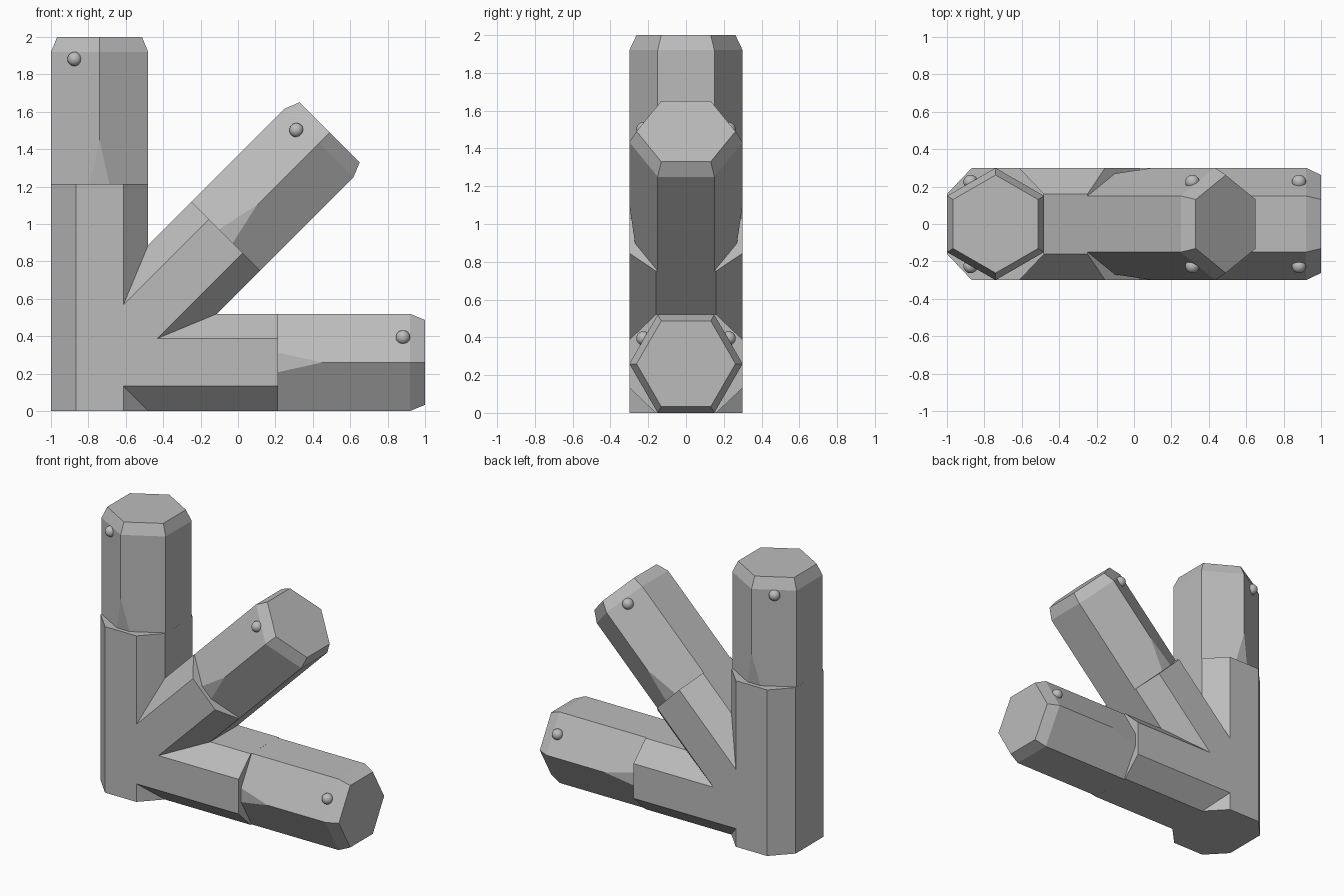
import bpy
import bmesh
from math import cos, sin, radians
from mathutils import Matrix, Vector

cube = bpy.data.objects.get("Cube")
if cube:
    bpy.data.objects.remove(cube)

# Single plain grey
grey = bpy.data.materials.new("plain_grey")
grey.use_nodes = True
COLOUR = (0.5, 0.5, 0.5, 1)
grey.diffuse_color = COLOUR
for node in grey.node_tree.nodes:
    if node.type == 'BSDF_PRINCIPLED':
        node.inputs["Base Color"].default_value = COLOUR

# Shared dimensions: the arms fan out from the hub point
HUB = Matrix.Translation((-0.74, 0, 0.26))
R, APOTHEM = 0.3, 0.26
SOCKET_END, ARM_END, CHAMFER = 0.955, 1.74, 0.08
ARMS = {"upright": 0, "angled": 45, "level": 90}

HEXAGON = [(R * cos(radians(30 + 60 * i)), R * sin(radians(30 + 60 * i)))
           for i in range(6)]
QUARTER = [(APOTHEM, 0.16), (0.127, R)]
OCTAGON = (QUARTER + [(-x, y) for x, y in reversed(QUARTER)]
           + [(-x, -y) for x, y in QUARTER]
           + [(x, -y) for x, y in reversed(QUARTER)])


def loft(profile, stations):
    """Closed prism through (height, scale) stations."""
    bm = bmesh.new()
    rings = [[bm.verts.new((x * s, y * s, z)) for x, y in profile]
             for z, s in stations]
    n = len(profile)
    for a, b in zip(rings, rings[1:]):
        for i in range(n):
            j = (i + 1) % n
            bm.faces.new((a[i], a[j], b[j], b[i]))
    bm.faces.new(rings[0])
    bm.faces.new(rings[-1])
    return bm


def finish(bm, name, matrix):
    bmesh.ops.recalc_face_normals(bm, faces=bm.faces)
    bm.transform(matrix)
    mesh = bpy.data.meshes.new(name)
    bm.to_mesh(mesh)
    bm.free()
    mesh.materials.append(grey)
    obj = bpy.data.objects.new(name, mesh)
    bpy.context.collection.objects.link(obj)
    return obj


sockets = []
for name, angle in ARMS.items():
    place = HUB @ Matrix.Rotation(radians(angle), 4, 'Y')

    # Octagonal socket; the upright one runs down to the ground
    start = -0.26 if name == "upright" else 0
    bm = loft(OCTAGON, [(start, 1), (SOCKET_END, 1)])
    sockets.append(finish(bm, name + "_socket", place))

    # Hexagonal arm with chamfered tip, front and back ridges shaved at the root
    bm = loft(HEXAGON, [(SOCKET_END, 1), (ARM_END - CHAMFER, 1), (ARM_END, 0.873)])
    for side in (-1, 1):
        bmesh.ops.bisect_plane(
            bm, geom=bm.verts[:] + bm.edges[:] + bm.faces[:],
            plane_co=Vector((0, side * R, 1.19)),
            plane_no=Vector((0, side * 0.235, -0.03)).normalized(),
            clear_outer=True)
        bmesh.ops.holes_fill(bm, edges=bm.edges[:], sides=0)
    finish(bm, name + "_arm", place)

    # Round studs near the tip, front and back
    for side, label in ((-1, "front"), (1, "back")):
        bm = bmesh.new()
        bmesh.ops.create_uvsphere(bm, u_segments=20, v_segments=12, radius=0.038)
        for face in bm.faces:
            face.smooth = True
        finish(bm, f"{name}_{label}_stud",
               place @ Matrix.Translation((-0.134, side * 0.225, 1.622)))

# Weld the three sockets into one hub
hub = sockets[0]
hub.name = "hub"
bpy.context.view_layer.objects.active = hub
for other in sockets[1:]:
    mod = hub.modifiers.new("weld", 'BOOLEAN')
    mod.operation = 'UNION'
    mod.solver = 'EXACT'
    mod.object = other
    bpy.ops.object.modifier_apply(modifier=mod.name)
    bpy.data.objects.remove(other)

# Clean the flat faces left by the weld
bm = bmesh.new()
bm.from_mesh(hub.data)
bmesh.ops.remove_doubles(bm, verts=bm.verts[:], dist=0.0001)
bmesh.ops.dissolve_limit(bm, angle_limit=radians(1), verts=bm.verts[:], edges=bm.edges[:])
bm.to_mesh(hub.data)
bm.free()
